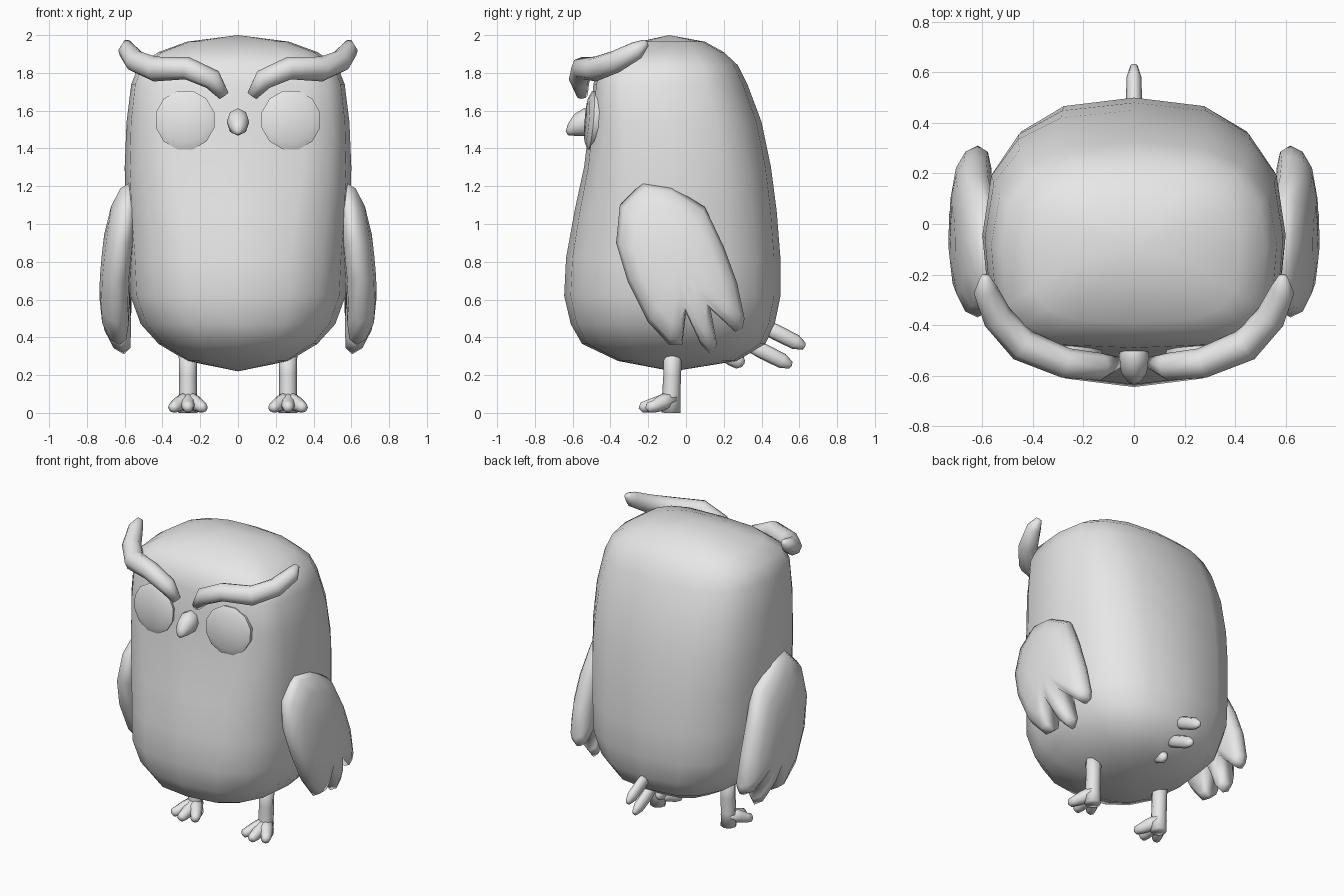
import bpy, bmesh, math
from mathutils import Vector

if "Cube" in bpy.data.objects:
    bpy.data.objects.remove(bpy.data.objects["Cube"])

grey = bpy.data.materials.new("plain_grey")
grey.diffuse_color = (0.8, 0.8, 0.8, 1)
grey.use_nodes = True
grey.node_tree.nodes["Principled BSDF"].inputs["Base Color"].default_value = grey.diffuse_color


def loft(name, rings, start, end, mirror=False, angle=180):
    """Skin a list of equal-length rings and close both ends to a point."""
    bm = bmesh.new()
    rows = [[bm.verts.new(p) for p in r] for r in rings]
    n = len(rows[0])
    a, b = bm.verts.new(start), bm.verts.new(end)
    for i in range(n):
        j = (i + 1) % n
        bm.faces.new((a, rows[0][i], rows[0][j]))
        bm.faces.new((b, rows[-1][j], rows[-1][i]))
        for lo, hi in zip(rows, rows[1:]):
            bm.faces.new((lo[i], hi[i], hi[j], lo[j]))
    bmesh.ops.recalc_face_normals(bm, faces=bm.faces)
    me = bpy.data.meshes.new(name)
    bm.to_mesh(me)
    bm.free()
    me.materials.append(grey)
    ob = bpy.data.objects.new(name, me)
    bpy.context.collection.objects.link(ob)
    bpy.ops.object.select_all(action='DESELECT')
    ob.select_set(True)
    bpy.context.view_layer.objects.active = ob
    bpy.ops.object.shade_smooth_by_angle(angle=math.radians(angle))
    if mirror:
        ob.modifiers.new("mirror", 'MIRROR').use_mirror_merge = False
    return ob


def tube(name, path, sides=8, mirror=False, flat=1.0, up=(0, 0, 1), bulge=0.3):
    """Tapered tube through (x, y, z, radius); flat scales the sideways radius."""
    pts = [Vector(p[:3]) for p in path]
    rings = []
    for k, p in enumerate(pts):
        t = (pts[min(k + 1, len(pts) - 1)] - pts[max(k - 1, 0)]).normalized()
        side = t.cross(Vector(up)).normalized()
        top = side.cross(t)
        r = path[k][3]
        rings.append([p + side * (r * flat * math.cos(c)) + top * (r * math.sin(c))
                      for c in (2 * math.pi * i / sides for i in range(sides))])
    tip = pts[-1] + (pts[-1] - pts[-2]).normalized() * path[-1][3] * bulge
    return loft(name, rings, pts[0], tip, mirror)


# Body: rounded-square rings (height, half width, front y, back y, front squareness)
def body_ring(z, w, yf, yb, pf, n=16):
    def point(t):
        p = pf if math.cos(t) < -1e-6 else 2.6
        f = lambda v: math.copysign(abs(v) ** (2 / p), v)
        return (w * f(math.sin(t)), (yf + yb) / 2 + (yb - yf) / 2 * f(math.cos(t)), z)
    return [point(2 * math.pi * i / n) for i in range(n)]


levels = [(0.275, 0.27, -0.36, 0.27, 2.6), (0.365, 0.42, -0.55, 0.42, 2.6),
          (0.47, 0.515, -0.61, 0.47, 2.6), (0.62, 0.57, -0.645, 0.5, 2.6),
          (0.82, 0.58, -0.635, 0.5, 2.6), (1.07, 0.595, -0.59, 0.48, 2.9),
          (1.3, 0.6, -0.54, 0.45, 3.4), (1.54, 0.59, -0.51, 0.4, 3.9),
          (1.74, 0.565, -0.49, 0.325, 4.2), (1.84, 0.525, -0.46, 0.275, 4.0),
          (1.91, 0.42, -0.39, 0.2, 3.4), (1.965, 0.27, -0.25, 0.1, 2.8)]
loft("body", [body_ring(*l) for l in levels], (0, -0.07, 0.22), (0, -0.09, 2.0))


# Eyes: shallow bevelled discs leaning with the face
def eye_point(r, y, t):
    dx, dz = r * math.cos(t), r * math.sin(t)
    return (0.28 + dx, y + 0.1 * dx + 0.08 * dz, 1.55 + dz)


def disc(r, y, n=12):
    return [eye_point(r, y, 2 * math.pi * (i + 0.5) / n) for i in range(n)]


loft("eyes", [disc(0.15, -0.45), disc(0.16, -0.505), disc(0.12, -0.525)],
     (0.28, -0.45, 1.55), (0.28, -0.525, 1.55), True, 40)

# Beak: drooping cone with rounded tip
beak = [(-0.46, 1.54, 0.055, 0.07), (-0.54, 1.54, 0.06, 0.073),
        (-0.59, 1.525, 0.05, 0.058), (-0.625, 1.5, 0.025, 0.03)]
loft("beak", [[(rx * math.cos(t), y, z + rz * math.sin(t))
               for t in (math.pi * i / 4 for i in range(8))] for y, z, rx, rz in beak],
     (0, -0.46, 1.54), (0, -0.637, 1.49))

# Brows sweeping around the head into raised tufts
tube("brows", [(0.075, -0.55, 1.68, 0.03), (0.135, -0.565, 1.765, 0.055),
               (0.27, -0.55, 1.825, 0.06), (0.44, -0.48, 1.82, 0.066),
               (0.54, -0.37, 1.86, 0.06), (0.588, -0.26, 1.92, 0.048),
               (0.588, -0.21, 1.96, 0.02)], mirror=True)

# Wings: outline of (y, z) with three feather tips, puffed to both sides
outline = [(-0.23, 1.22), (-0.08, 1.2), (0.1, 1.09), (0.2, 0.88), (0.27, 0.69),
           (0.31, 0.5), (0.3, 0.45), (0.26, 0.43), (0.13, 0.55), (0.165, 0.36),
           (0.13, 0.31), (0.08, 0.36), (0.0, 0.53), (-0.02, 0.36), (-0.09, 0.36),
           (-0.2, 0.48), (-0.31, 0.7), (-0.37, 0.9), (-0.35, 1.1)]
cy, cz, thick = -0.03, 0.78, 0.08


def wing_point(y, z, s, off):
    y, z = cy + (y - cy) * s, cz + (z - cz) * s
    bend = 0.05 * ((z - 0.58) / (0.5 if z > 0.58 else 0.3)) ** 2
    return (0.655 - bend - 0.2 * (y + 0.1) ** 2 + off * thick, y, z)


def wing_ring(s, off):
    # inner shells soften the notches between the feathers
    k = 0.25 if s < 0.8 else 0
    n = len(outline)
    ring = []
    for i, (y, z) in enumerate(outline):
        (ya, za), (yb, zb) = outline[i - 1], outline[(i + 1) % n]
        ring.append(wing_point(y + k * ((ya + yb) / 2 - y), z + k * ((za + zb) / 2 - z), s, off))
    return ring


shells = [(0.4, -1), (0.75, -0.88), (0.93, -0.55), (1, 0),
          (0.93, 0.55), (0.75, 0.88), (0.4, 1)]
loft("wings", [wing_ring(s, o) for s, o in shells],
     wing_point(cy, cz, 0, -1), wing_point(cy, cz, 0, 1), True)

# Tail feathers, the lowest one mostly buried
for name, (y, z), length in (("upper_tail_feather", (0.38, 0.475), 1.0),
                             ("lower_tail_feather", (0.31, 0.375), 1.0),
                             ("under_tail_feather", (0.2, 0.312), 0.42)):
    tube(name, [(0, y + a * length, z - b * length, r) for a, b, r in
                ((0, 0, 0.035), (0.1, 0.05, 0.042), (0.2, 0.1, 0.04),
                 (0.245, 0.123, 0.02))], flat=0.75)

# Legs
tube("legs", [(0.265, -0.07, 0.36, 0.05), (0.265, -0.073, 0.2, 0.047),
              (0.265, -0.078, 0.1, 0.048), (0.265, -0.08, 0.0, 0.05)],
     mirror=True, up=(0, 1, 0), bulge=0)

# Feet: three splayed toes each, merging at the ankle
for name, dx, y in (("inner_toes", -0.08, -0.2), ("middle_toes", 0, -0.235),
                    ("outer_toes", 0.08, -0.2)):
    tube(name, [(0.265, -0.07, 0.075, 0.045), (0.265 + dx * 0.45, -0.13, 0.052, 0.043),
                (0.265 + dx * 0.85, y + 0.03, 0.034, 0.033),
                (0.265 + dx, y, 0.028, 0.027)], mirror=True, bulge=0.6)
